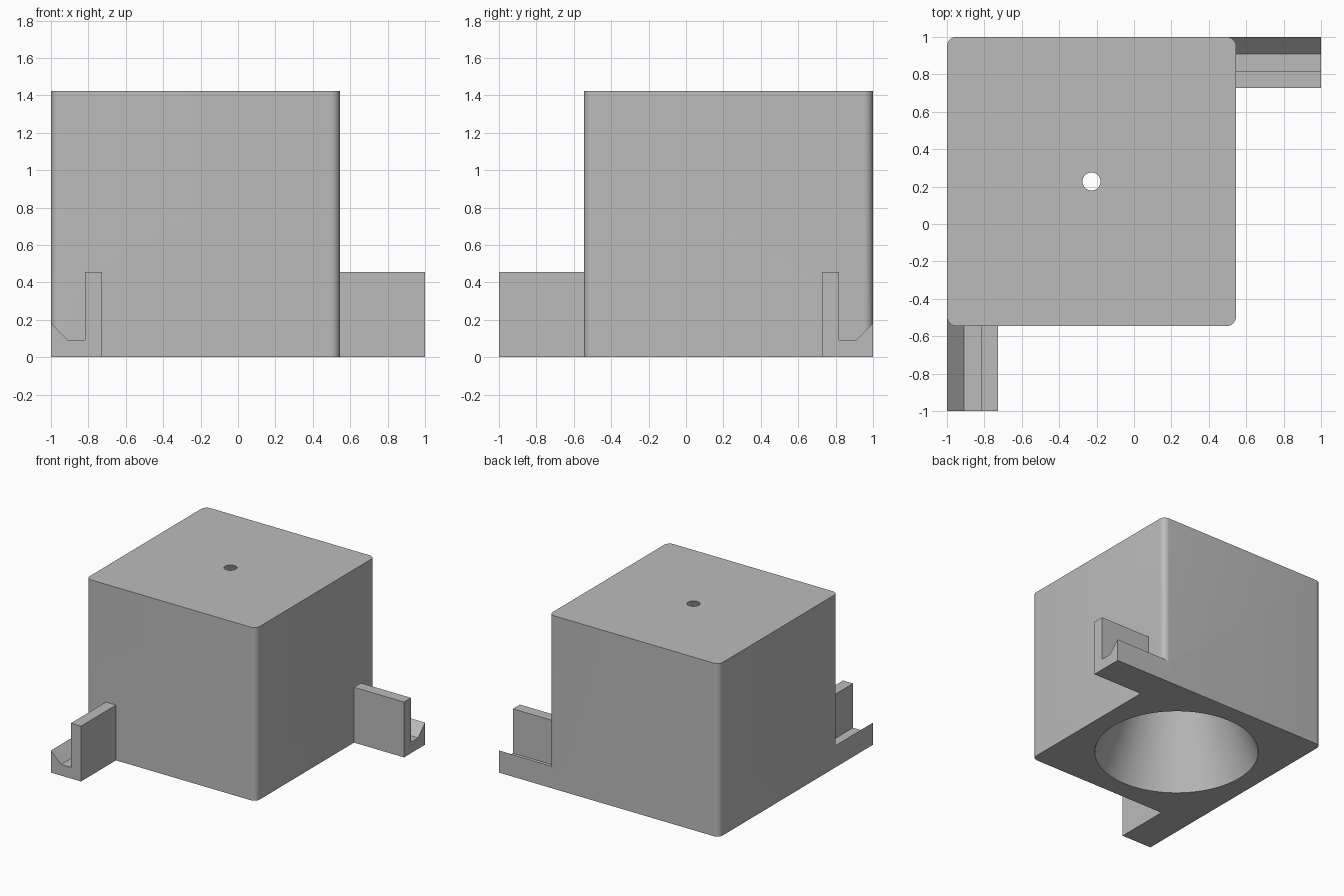
import bpy, bmesh, math
from mathutils import Vector

cube = bpy.data.objects.get("Cube")
if cube:
    bpy.data.objects.remove(cube, do_unlink=True)

U = 1 / 11              # module: the whole footprint is 22 modules wide
SIDE, HEIGHT, CORNER = 17 * U, 1.422, 0.05
CENTER = Vector((-1 + SIDE / 2, 1 - SIDE / 2, 0))

grey = bpy.data.materials.new("plain grey")
grey.use_nodes = True
grey.diffuse_color = (0.5, 0.5, 0.5, 1)
grey.node_tree.nodes["Principled BSDF"].inputs["Base Color"].default_value = (0.5, 0.5, 0.5, 1)


def finish(name, bm):
    bmesh.ops.recalc_face_normals(bm, faces=bm.faces)
    mesh = bpy.data.meshes.new(name)
    bm.to_mesh(mesh)
    bm.free()
    mesh.materials.append(grey)
    obj = bpy.data.objects.new(name, mesh)
    bpy.context.collection.objects.link(obj)
    return obj


def prism(name, points, sweep):
    """Extrude a closed outline along a vector."""
    bm = bmesh.new()
    face = bm.faces.new([bm.verts.new(p) for p in points])
    out = bmesh.ops.extrude_face_region(bm, geom=[face])
    moved = [v for v in out["geom"] if isinstance(v, bmesh.types.BMVert)]
    bmesh.ops.translate(bm, verts=moved, vec=sweep)
    return finish(name, bm)


# Block with rounded upright corners
outline = []
inner = SIDE / 2 - CORNER
for i, (sx, sy) in enumerate([(1, 1), (-1, 1), (-1, -1), (1, -1)]):
    for k in range(9):
        a = math.pi / 2 * (i + k / 8)
        outline.append(CENTER + Vector((sx * inner + CORNER * math.cos(a),
                                        sy * inner + CORNER * math.sin(a), 0)))
block = prism("block", outline, (0, 0, HEIGHT))

# Two hooked rails, the second a diagonal reflection of the first
hook = [(0, 0), (3, 0), (3, 5), (2, 5), (2, 1), (1, 1), (0, 2)]
front = [Vector((-1 + u * U, -1, h * U)) for u, h in hook]
back = [Vector((-p.y, -p.x, p.z)) for p in front]
reach = 6 * U
front_rail = prism("front_rail", front, (0, reach, 0))
side_rail = prism("side_rail", back, (-reach, 0, 0))

# Funnel bore, wide at the bottom and narrow at the top
wide, narrow, extra = 0.615, 0.048, 0.01
slope = (wide - narrow) / HEIGHT * extra
bm = bmesh.new()
bmesh.ops.create_cone(bm, cap_ends=True, segments=96, radius1=wide + slope,
                      radius2=narrow - slope, depth=HEIGHT + 2 * extra)
bmesh.ops.translate(bm, verts=bm.verts, vec=CENTER + Vector((0, 0, HEIGHT / 2)))
bore = finish("funnel_bore", bm)

# Merge the rails, cut the bore
bpy.ops.object.select_all(action='DESELECT')
block.select_set(True)
bpy.context.view_layer.objects.active = block
for part, operation in ((front_rail, 'UNION'), (side_rail, 'UNION'), (bore, 'DIFFERENCE')):
    mod = block.modifiers.new(part.name, 'BOOLEAN')
    mod.operation, mod.object, mod.solver = operation, part, 'EXACT'
    bpy.ops.object.modifier_apply(modifier=mod.name)
    bpy.data.objects.remove(part, do_unlink=True)

block.name = "block_with_rails"
bpy.ops.object.shade_smooth_by_angle(angle=math.radians(30))
